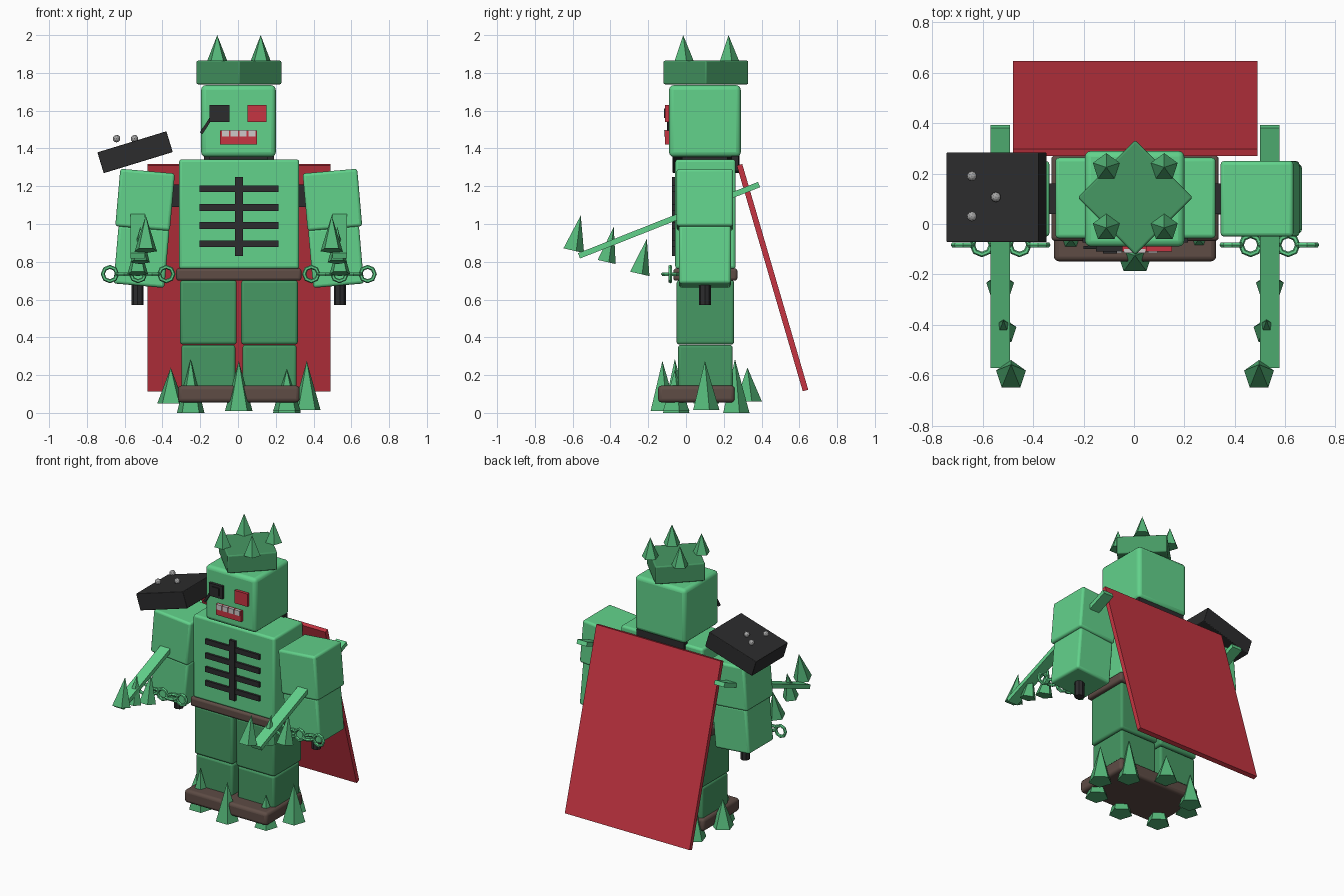
import bpy, math
from mathutils import Matrix

if "Cube" in bpy.data.objects:
    bpy.data.objects.remove(bpy.data.objects["Cube"])


def srgb(r, g, b):
    f = lambda c: c / 12.92 if c <= 0.04045 else ((c + 0.055) / 1.055) ** 2.4
    return (f(r / 255), f(g / 255), f(b / 255), 1)


def material(name, *rgb):
    m = bpy.data.materials.new(name)
    m.diffuse_color = srgb(*rgb)
    m.use_nodes = True
    m.node_tree.nodes["Principled BSDF"].inputs["Base Color"].default_value = m.diffuse_color
    return m


GREEN = material("light_green", 98, 210, 139)
DARK = material("dark_green", 70, 152, 99)
SPIKE = material("spike_green", 84, 182, 120)
RED = material("red", 198, 53, 66)
BLACK = material("charcoal", 44, 44, 45)
BROWN = material("brown", 94, 76, 69)
GREY = material("steel_grey", 165, 165, 165)
TOOTH = material("tooth_grey", 205, 200, 200)


def finish(name, mat, smooth=False):
    o = bpy.context.object
    o.name = name
    o.data.materials.append(mat)
    if smooth:
        bpy.ops.object.shade_smooth_by_angle(angle=math.radians(40))
    return o


def box(name, mat, loc, size, rot=(0, 0, 0), bevel=0.0):
    """Box with applied size, optional rounded edges, rotation in degrees."""
    bpy.ops.mesh.primitive_cube_add(size=1, location=loc,
                                    rotation=[math.radians(a) for a in rot])
    o = bpy.context.object
    o.data.transform(Matrix.Diagonal((*size, 1)))
    if bevel:
        b = o.modifiers.new("rounded_edges", 'BEVEL')
        b.width, b.segments = bevel, 3
    return finish(name, mat, bevel > 0)


def slab(name, mat, x0, x1, y0, y1, z0, z1, bevel=0.0):
    return box(name, mat, ((x0 + x1) / 2, (y0 + y1) / 2, (z0 + z1) / 2),
               (x1 - x0, y1 - y0, z1 - z0), bevel=bevel)


def spike(name, mat, x, y, z, r, h, tilt=0):
    """Five-sided spike; z is the base height, tilt leans the tip to +y."""
    t = math.radians(tilt)
    bpy.ops.mesh.primitive_cone_add(
        vertices=5, radius1=r, radius2=0, depth=h, rotation=(-t, 0, 0),
        location=(x, y + math.sin(t) * h / 2, z + math.cos(t) * h / 2))
    return finish(name, mat)


# Head, neck and collar
slab("head", GREEN, -0.195, 0.2, -0.09, 0.29, 1.355, 1.735, 0.025)
slab("neck", BLACK, -0.15, 0.16, -0.02, 0.22, 1.32, 1.37)
slab("collar", BLACK, -0.18, 0.19, 0.24, 0.278, 1.28, 1.36)

# Crown with a spike on the middle of each side
box("crown", DARK, (0.005, 0.105, 1.802), (0.322, 0.322, 0.125), (0, 0, 45), 0.008)
for sx in (-1, 1):
    for sy in (-1, 1):
        spike("crown_spike", SPIKE, 0.005 + sx * 0.115, 0.105 + sy * 0.12,
              1.863, 0.056, 0.137)

# Face
slab("red_eye", RED, 0.05, 0.15, -0.11, -0.085, 1.54, 1.63)
slab("eye_patch", BLACK, -0.15, -0.045, -0.11, -0.085, 1.54, 1.63)
slab("patch_center", BLACK, -0.122, -0.068, -0.117, -0.1, 1.56, 1.612)
box("patch_strap", BLACK, (-0.167, -0.094, 1.523), (0.016, 0.012, 0.1), (0, 33, 0))
slab("mouth", RED, -0.095, 0.1, -0.11, -0.085, 1.42, 1.495)
for i in range(4):
    x = -0.067 + i * 0.047
    slab("tooth", TOOTH, x - 0.019, x + 0.019, -0.116, -0.1, 1.462, 1.497)

# Torso, ribs and belt
slab("torso", GREEN, -0.312, 0.324, -0.057, 0.263, 0.762, 1.342, 0.015)
slab("breastbone", BLACK, -0.017, 0.027, -0.075, -0.05, 0.83, 1.25)
for z in (0.895, 0.992, 1.088, 1.187):
    slab("rib", BLACK, -0.205, 0.215, -0.073, -0.05, z - 0.018, z + 0.018)
slab("belt", BROWN, -0.328, 0.336, -0.067, 0.272, 0.7, 0.765, 0.015)

# Legs and foot base
for s in (-1, 1):
    cx = 0.005 + s * 0.162
    slab("upper_leg", DARK, cx - 0.15, cx + 0.15, -0.05, 0.255, 0.362, 0.702, 0.015)
    slab("lower_leg", DARK, cx - 0.143, cx + 0.143, -0.042, 0.247, 0.09, 0.36, 0.015)
slab("foot_base", BROWN, -0.318, 0.326, -0.148, 0.258, 0.055, 0.145, 0.02)

# Ring of ground spikes: (base height, radius, height), from the right side round
ring = [(0.015, 0.077, 0.26), (0, 0.077, 0.285), (0.06, 0.077, 0.18), (0, 0.077, 0.22),
        (0.05, 0.075, 0.19), (0, 0.077, 0.285), (0.01, 0.077, 0.265), (0.01, 0.077, 0.22)]
for i, (z, r, h) in enumerate(ring):
    a = i * math.pi / 4
    spike("ground_spike", SPIKE, 0.004 + 0.36 * math.cos(a),
          0.1 + 0.225 * math.sin(a), z, r, h)

# Arms, rods and chains on both sides
for s in (-1, 1):
    def px(x):
        return 0.004 + s * x

    box("shoulder_joint", BLACK, (px(0.335), 0.1, 1.15), (0.06, 0.12, 0.12))
    box("upper_arm", GREEN, (px(0.496), 0.1, 1.128), (0.29, 0.3, 0.305), (0, -5 * s, 0), 0.015)
    box("lower_arm", GREEN, (px(0.515), 0.1, 0.828), (0.27, 0.275, 0.31), (0, -5 * s, 0), 0.015)
    bpy.ops.mesh.primitive_cylinder_add(vertices=8, radius=0.032, depth=0.14,
                                        location=(px(0.535), 0.1, 0.642))
    finish("hand_peg", BLACK)
    # Slanted rod through the arm with three thorns
    box("arm_rod", GREEN, (px(0.535), -0.09, 1.02), (0.077, 1.025, 0.03), (21.6, 0, 0))
    for x, y, z, r in ((0.492, -0.6, 0.86, 0.062), (0.522, -0.425, 0.8, 0.054),
                       (0.535, -0.25, 0.737, 0.058)):
        spike("rod_thorn", SPIKE, px(x), y, z, r, 0.19, 13)
    # Chain links alternate between upright and flat
    for i in range(5):
        rot = (math.pi / 2, 0, 0) if i % 2 == 0 else (0, 0, 0)
        bpy.ops.mesh.primitive_torus_add(
            major_segments=8, minor_segments=6, major_radius=0.038, minor_radius=0.011,
            location=(px(0.682 - i * 0.0745), -0.083, 0.735), rotation=rot)
        finish("chain_link", GREEN)

# Shoulder plate with studs
box("shoulder_plate", BLACK, (-0.545, 0.106, 1.38), (0.382, 0.355, 0.115), (0, -17, 0), 0.004)
for x, y in ((-0.643, 0.19), (-0.643, 0.03), (-0.548, 0.107)):
    bpy.ops.mesh.primitive_ico_sphere_add(subdivisions=2, radius=0.02, location=(x, y, 1.452))
    finish("plate_stud", GREY)

# Cape sloping away behind the body
box("cape", RED, (0.005, 0.458, 0.716), (0.97, 0.03, 1.245), (16.3, 0, 0))
